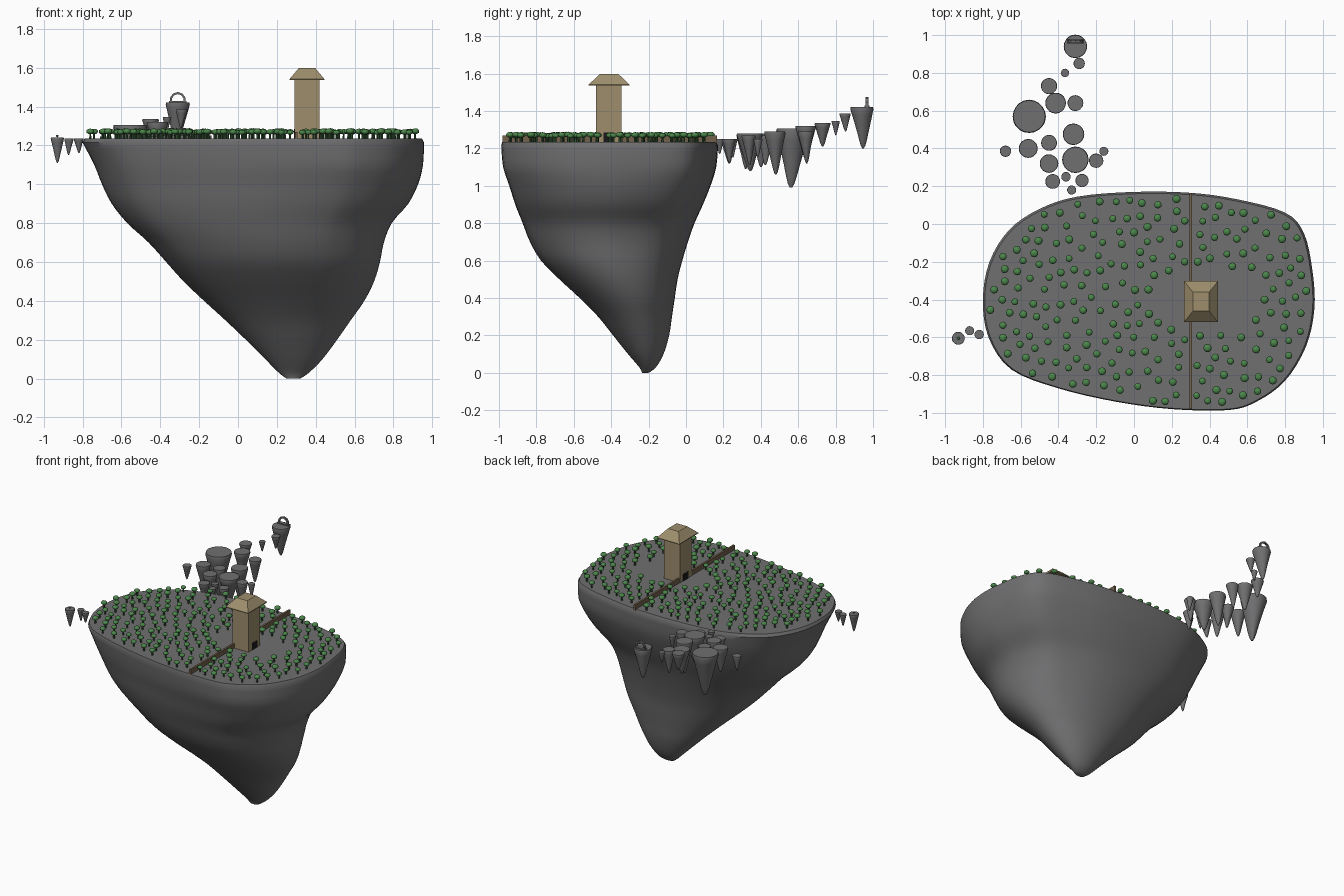
import bpy, bmesh, math, random
from mathutils import Vector, Matrix

if "Cube" in bpy.data.objects:
    bpy.data.objects.remove(bpy.data.objects["Cube"])

random.seed(7)
GROUND = 1.235


def material(name, rgb):
    m = bpy.data.materials.new(name)
    m.diffuse_color = (*rgb, 1)
    m.use_nodes = True
    m.node_tree.nodes["Principled BSDF"].inputs["Base Color"].default_value = m.diffuse_color
    return m


ROCK = material("rock_grey", (0.16, 0.16, 0.165))
SAND = material("tan_stone", (0.34, 0.27, 0.15))
BROWN = material("brown_stone", (0.17, 0.12, 0.07))
GREEN = material("leaf_green", (0.07, 0.24, 0.07))
DARK = material("trunk_green", (0.04, 0.10, 0.04))
BLACK = material("dark_opening", (0.01, 0.01, 0.01))


def finish(name, bm, mat, smooth=None):
    bmesh.ops.recalc_face_normals(bm, faces=bm.faces)
    me = bpy.data.meshes.new(name)
    bm.to_mesh(me)
    bm.free()
    ob = bpy.data.objects.new(name, me)
    bpy.context.collection.objects.link(ob)
    me.materials.append(mat)
    if smooth:
        bpy.ops.object.select_all(action='DESELECT')
        ob.select_set(True)
        bpy.context.view_layer.objects.active = ob
        bpy.ops.object.shade_smooth_by_angle(angle=math.radians(smooth))
    return ob


def loft(bm, rings):
    """Skin a stack of closed rings and cap both ends."""
    loops = [[bm.verts.new(p) for p in r] for r in rings]
    n = len(loops[0])
    for a, b in zip(loops, loops[1:]):
        for i in range(n):
            j = (i + 1) % n
            bm.faces.new((a[i], a[j], b[j], b[i]))
    bm.faces.new(loops[0])
    bm.faces.new(loops[-1])


def box(bm, x0, x1, y0, y1, z0, z1):
    loft(bm, [[(x0, y0, z), (x1, y0, z), (x1, y1, z), (x0, y1, z)] for z in (z0, z1)])


def catmull(p0, p1, p2, p3, t):
    return 0.5 * (2 * p1 + (p2 - p0) * t + (2 * p0 - 5 * p1 + 4 * p2 - p3) * t * t
                  + (3 * p1 - p0 - 3 * p2 + p3) * t ** 3)


# Island plateau outline, smoothed
OUT = [Vector(p) for p in (
    (-.80, -.40), (-.765, -.2), (-.66, -.03), (-.5, .08), (-.3, .145), (0, .17), (.3, .165),
    (.55, .13), (.8, .06), (.9, -.05), (.945, -.25), (.955, -.45), (.91, -.65), (.8, -.83),
    (.65, -.94), (.5, -.985), (.2, -.98), (-.1, -.94), (-.4, -.87), (-.65, -.77), (-.77, -.6))]
N = len(OUT)
outline = [catmull(OUT[i - 1], OUT[i], OUT[(i + 1) % N], OUT[(i + 2) % N], k / 4)
           for i in range(N) for k in range(4)]
C, H = Vector((.0775, -.41)), Vector((.8775, .58))
unit = [Vector(((p.x - C.x) / H.x, (p.y - C.y) / H.y)) for p in outline]

# Island body: height, left, right, front, back of each cross-section
LEVELS = [(1.235, -.79, .945, -.985, .16), (1.215, -.80, .955, -.99, .17),
          (1.1, -.74, .95, -.98, .16), (1.0, -.70, .925, -.95, .13), (.9, -.65, .875, -.92, .09),
          (.8, -.57, .79, -.88, .045), (.7, -.46, .75, -.84, .01), (.6, -.37, .73, -.78, -.02),
          (.5, -.28, .70, -.68, -.045), (.4, -.175, .65, -.57, -.06), (.3, -.065, .58, -.47, -.075),
          (.2, .04, .51, -.39, -.09), (.1, .14, .435, -.31, -.12), (.03, .21, .365, -.25, -.16),
          (0, .25, .32, -.235, -.20)]
levels = [Vector(l) for l in LEVELS]
dense = []
for i in range(1, len(levels) - 1):
    for k in range(3):
        q = [levels[max(i - 1, 1)], levels[i], levels[i + 1], levels[min(i + 2, len(levels) - 1)]]
        dense.append(catmull(*q, k / 3))
rings = []
for z, x0, x1, y0, y1 in [levels[0]] + dense + [levels[-1]]:
    round_off = min(1, max(0, (1.1 - z) / 0.8))
    ring = []
    for u in unit:
        v = u.lerp(u.normalized(), round_off)
        ring.append(((x0 + x1) / 2 + v.x * (x1 - x0) / 2, (y0 + y1) / 2 + v.y * (y1 - y0) / 2, z))
    rings.append(ring)
bm = bmesh.new()
loft(bm, rings)
finish("island", bm, ROCK, 40)

# Floating rocks: x, y, radius, top, bottom
ROCKS = [(-.31, .94, .062, 1.42, 1.20), (-.29, .85, .03, 1.385, 1.29), (-.365, .80, .022, 1.345, 1.27),
         (-.45, .73, .043, 1.335, 1.21), (-.415, .64, .055, 1.32, 1.14), (-.31, .64, .042, 1.29, 1.12),
         (-.555, .57, .088, 1.305, .99), (-.32, .475, .057, 1.29, 1.06), (-.45, .43, .042, 1.27, 1.11),
         (-.56, .40, .05, 1.28, 1.10), (-.68, .385, .03, 1.245, 1.14), (-.31, .34, .07, 1.28, 1.08),
         (-.2, .335, .038, 1.27, 1.11), (-.16, .385, .024, 1.25, 1.15), (-.45, .32, .049, 1.27, 1.09),
         (-.36, .25, .025, 1.25, 1.15), (-.43, .225, .039, 1.245, 1.12), (-.275, .23, .035, 1.25, 1.12),
         (-.33, .18, .024, 1.25, 1.17), (-.93, -.605, .034, 1.24, 1.11), (-.87, -.565, .024, 1.235, 1.15),
         (-.82, -.585, .025, 1.235, 1.16)]
PROFILE = [(0, .96), (.05, 1), (.2, .86), (.4, .68), (.6, .5), (.8, .33), (.93, .2), (1, .07)]
for i, (x, y, r, top, bottom) in enumerate(ROCKS):
    bm = bmesh.new()
    ph, drift = random.uniform(0, 6.28), random.uniform(-.15, .15) * r
    rings = []
    for d, s in PROFILE:
        ring = []
        for k in range(20):
            a = k * math.tau / 20
            w = r * s * (1 + .09 * d * math.sin(3 * a + ph + 2 * d))
            ring.append((x + drift * d + w * math.cos(a), y - drift * d + w * math.sin(a),
                         top + (bottom - top) * d))
        rings.append(ring)
    loft(bm, rings)
    finish(f"floating_rock_{i + 1}", bm, ROCK, 40)

# Ring gate on the farthest rock
bm = bmesh.new()
for k in range(10):
    a0, a1 = (math.tau * (k + j) / 10 for j in (.5, 1.5))
    loft(bm, [[(-.31 + math.cos(a) * rr, yy, 1.434 + math.sin(a) * rr)
               for rr, yy in ((.030, .961), (.041, .961), (.041, .975), (.030, .975))]
              for a in (a0, a1)])
finish("ring_gate", bm, ROCK)
bm = bmesh.new()
box(bm, -.355, -.265, .955, .98, 1.415, 1.428)
finish("gate_step", bm, ROCK)

# Tower, roof and doorways
bm = bmesh.new()
box(bm, .29, .42, -.48, -.345, GROUND - .01, 1.545)
finish("tower", bm, SAND)
bm = bmesh.new()
loft(bm, [[(.355 + sx * a, -.411 + sy * b, z) for sx, sy in ((-1, -1), (1, -1), (1, 1), (-1, 1))]
          for a, b, z in ((.09, .109, 1.536), (.09, .109, 1.541), (.043, .05, 1.597))])
finish("tower_roof", bm, SAND)
for name, x in (("door_left", .29), ("door_right", .42)):
    bm = bmesh.new()
    box(bm, x - .002, x + .002, -.441, -.381, GROUND, GROUND + .05)
    finish(name, bm, BLACK)

# Wall crossing the plateau
for name, y0, y1 in (("wall_front", -.98, -.48), ("wall_back", -.345, .165)):
    bm = bmesh.new()
    box(bm, .293, .307, y0, y1, GROUND - .01, 1.268)
    finish(name, bm, BROWN)


# Forest scattered around the clearing and the wall
def inside(x, y):
    hit = False
    for a, b in zip(outline, outline[1:] + outline[:1]):
        if (a.y > y) != (b.y > y) and x < a.x + (y - a.y) / (b.y - a.y) * (b.x - a.x):
            hit = not hit
    return hit


spots = []
for _ in range(7000):
    x, y = random.uniform(-.8, .96), random.uniform(-1, .18)
    if abs(x - .3) < .03 or ((x - .38) / .31) ** 2 + ((y + .4) / .19) ** 2 < 1:
        continue
    if not inside(C.x + (x - C.x) * 1.045, C.y + (y - C.y) * 1.06):
        continue
    if all((x - a) ** 2 + (y - b) ** 2 > .064 ** 2 for a, b in spots):
        spots.append((x, y))
leaves, trunks = bmesh.new(), bmesh.new()
for x, y in spots + [(-.93, -.605)]:
    s = random.uniform(.9, 1.1) if x > -.85 else .4
    bmesh.ops.create_icosphere(leaves, subdivisions=2, radius=1, matrix=Matrix.Translation(
        (x, y, GROUND + .035 * s)) @ Matrix.Diagonal((.02 * s, .02 * s, .014 * s, 1)))
    bmesh.ops.create_cone(trunks, cap_ends=True, segments=6, radius1=.006 * s, radius2=.005 * s,
                          depth=.034 * s, matrix=Matrix.Translation((x, y, GROUND + .015 * s)))
finish("tree_leaves", leaves, GREEN, 60)
finish("tree_trunks", trunks, DARK)
